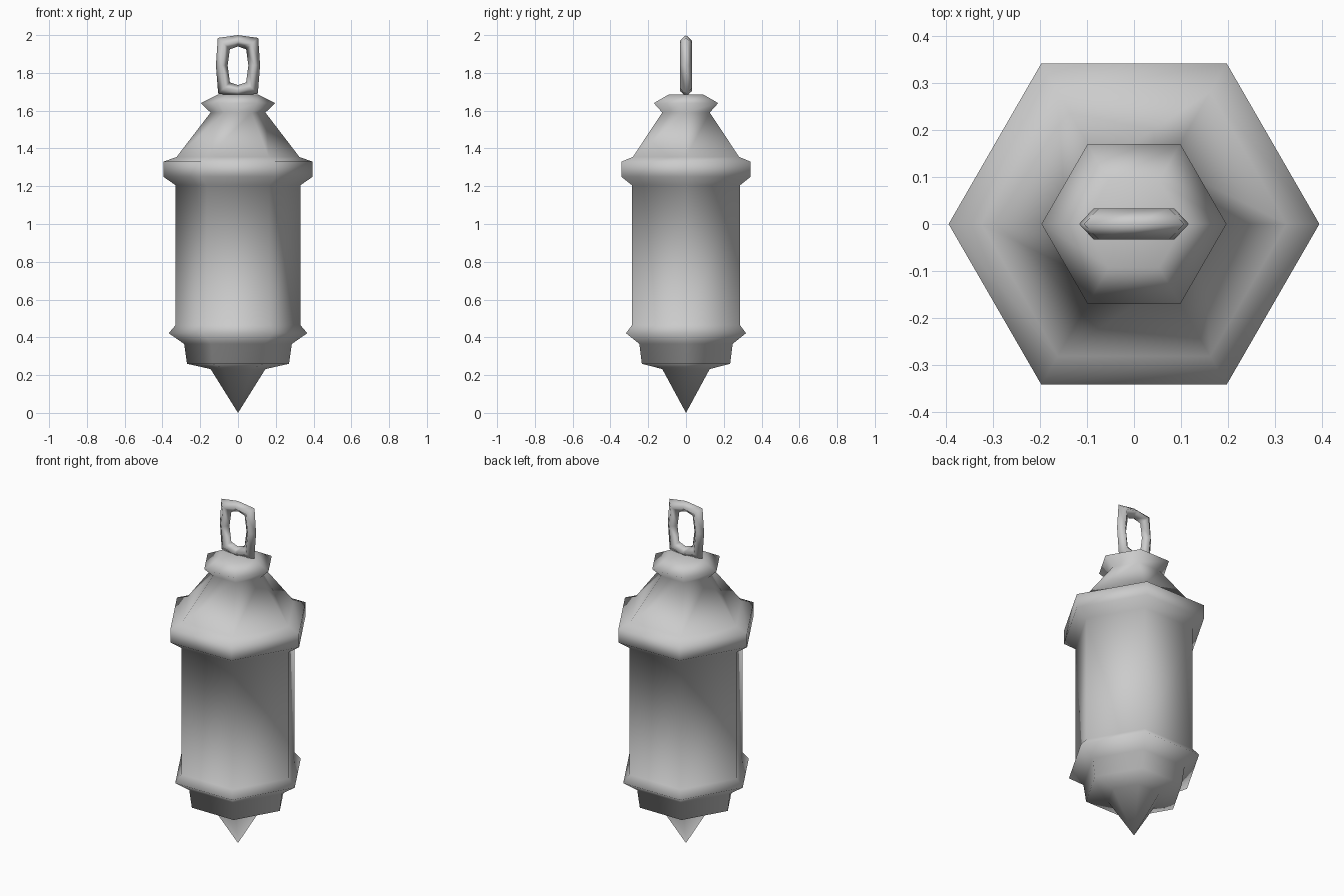
import bpy, bmesh, math
from mathutils import Vector, Matrix

old = bpy.data.objects.get("Cube")
if old:
    bpy.data.objects.remove(old, do_unlink=True)

# Single grey material
grey = bpy.data.materials.new("light_grey")
grey.use_nodes = True
colour = (0.6, 0.6, 0.6, 1)
grey.diffuse_color = colour
grey.node_tree.nodes["Principled BSDF"].inputs["Base Color"].default_value = colour


def finish(name, bm):
    bmesh.ops.remove_doubles(bm, verts=bm.verts, dist=0.0005)
    bmesh.ops.recalc_face_normals(bm, faces=bm.faces)
    for face in bm.faces:
        face.smooth = True
    mesh = bpy.data.meshes.new(name)
    bm.to_mesh(mesh)
    bm.free()
    mesh.materials.append(grey)
    obj = bpy.data.objects.new(name, mesh)
    bpy.context.collection.objects.link(obj)
    return obj


# Lantern body: six-sided turning of a (radius, height) profile
profile = [(0, 0), (.145, .232), (.27, .26), (.285, .365), (.367, .422),
           (.33, .465), (.33, 1.205), (.395, 1.25), (.395, 1.33),
           (.325, 1.355), (.145, 1.59), (.197, 1.64), (.107, 1.685), (0, 1.685)]
bm = bmesh.new()
verts = [bm.verts.new((r, 0, z)) for r, z in profile]
edges = [bm.edges.new(pair) for pair in zip(verts, verts[1:])]
bmesh.ops.spin(bm, geom=verts + edges, cent=(0, 0, 0), axis=(0, 0, 1),
               angle=math.tau, steps=6)
finish("lantern_body", bm)

# Hanging loop: diamond section swept around a tall eight-point ring
right_outer = [(0, 2.0), (.107, 1.985), (.117, 1.84), (.105, 1.69), (0, 1.675)]
right_inner = [(0, 1.94), (.043, 1.925), (.055, 1.84), (.043, 1.75), (0, 1.735)]


def full_ring(half):
    return half + [(-x, z) for x, z in half[-2:0:-1]]


bm = bmesh.new()
sections = []
for (ox, oz), (ix, iz) in zip(full_ring(right_outer), full_ring(right_inner)):
    mx, mz = (ox + ix) / 2, (oz + iz) / 2
    sections.append([bm.verts.new(p) for p in (
        (ox, 0, oz), (mx, .033, mz), (ix, 0, iz), (mx, -.033, mz))])
for a, b in zip(sections, sections[1:] + sections[:1]):
    for k in range(4):
        n = (k + 1) % 4
        bm.faces.new((a[k], a[n], b[n], b[k]))
finish("hanging_loop", bm)
